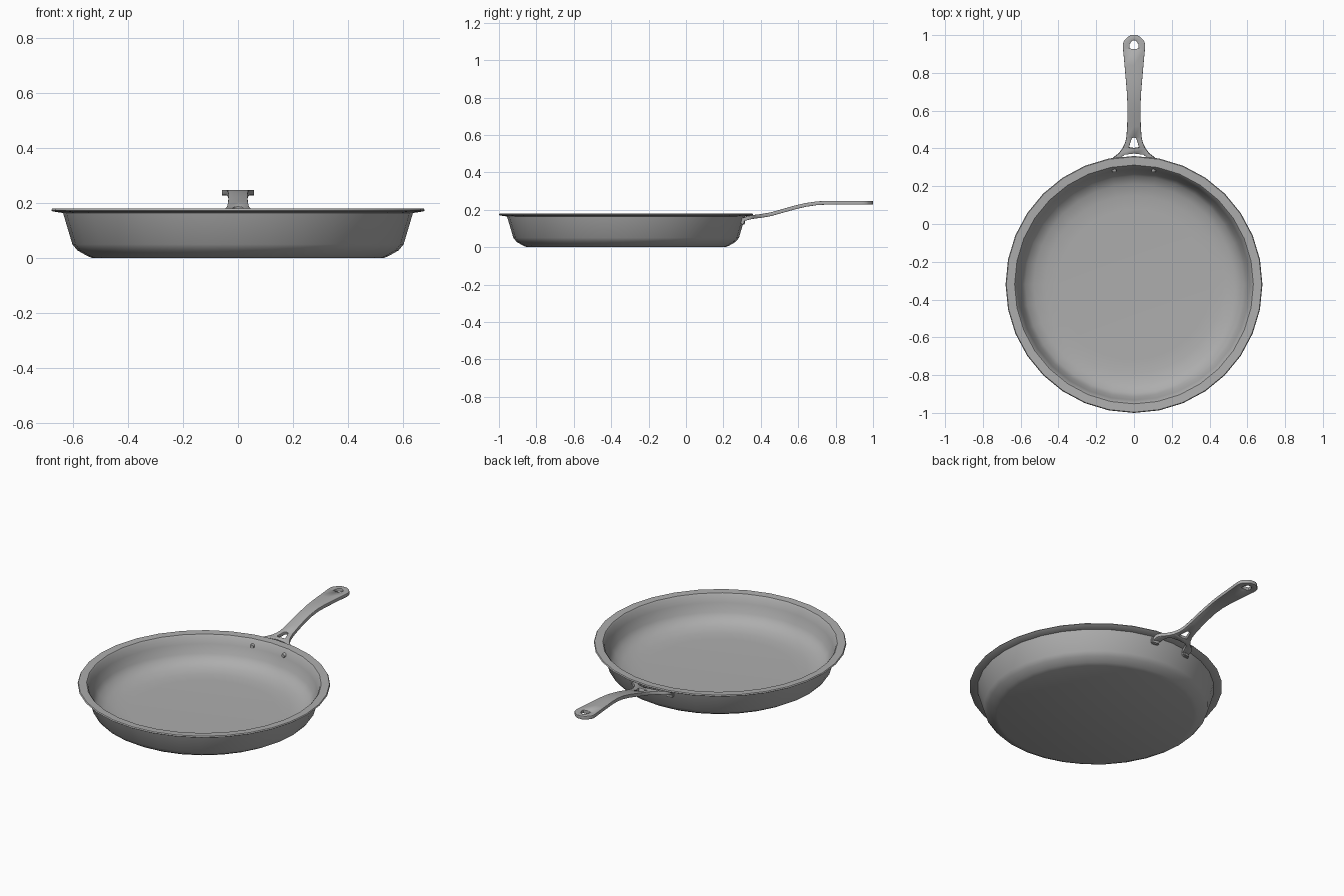
import bpy, bmesh, math
from mathutils import Vector

cube = bpy.data.objects.get("Cube")
if cube:
    bpy.data.objects.remove(cube)

PAN_Y = -0.32
SIDES = 32

metal = bpy.data.materials.new("grey metal")
metal.use_nodes = True
GREY = (0.42, 0.42, 0.42, 1)
metal.diffuse_color = GREY
metal.node_tree.nodes["Principled BSDF"].inputs["Base Color"].default_value = GREY


def finish(name, bm, angle=35):
    bmesh.ops.recalc_face_normals(bm, faces=bm.faces[:])
    mesh = bpy.data.meshes.new(name)
    bm.to_mesh(mesh)
    bm.free()
    mesh.materials.append(metal)
    obj = bpy.data.objects.new(name, mesh)
    bpy.context.collection.objects.link(obj)
    bpy.ops.object.select_all(action="DESELECT")
    obj.select_set(True)
    bpy.context.view_layer.objects.active = obj
    bpy.ops.object.shade_smooth_by_angle(angle=math.radians(angle))
    return obj


# Pan: one closed profile from the underside, over the rim, to the inner floor
profile = [(0, 0), (0.53, 0), (0.55, 0.008), (0.585, 0.028), (0.603, 0.05),
           (0.637, 0.164), (0.675, 0.17), (0.68, 0.174), (0.676, 0.18),
           (0.632, 0.178), (0.625, 0.17), (0.612, 0.13), (0.595, 0.08),
           (0.575, 0.05), (0.53, 0.027), (0.47, 0.015), (0.4, 0.012), (0, 0.012)]
bm = bmesh.new()
verts = [bm.verts.new((r, 0, z)) for r, z in profile]
edges = [bm.edges.new(pair) for pair in zip(verts, verts[1:])]
bmesh.ops.spin(bm, geom=verts + edges, cent=(0, 0, 0), axis=(0, 0, 1),
               angle=2 * math.pi, steps=SIDES)
bmesh.ops.remove_doubles(bm, verts=bm.verts[:], dist=0.0005)
bmesh.ops.translate(bm, verts=bm.verts[:], vec=(0, PAN_Y, 0))
finish("pan", bm)

# Handle: rows of y, hole half width, outer half width, height
rows = [(0.298, 0.085, 0.125, 0.145), (0.335, 0.075, 0.122, 0.157),
        (0.355, 0.066, 0.105, 0.161), (0.368, 0.05, 0.088, 0.163),
        (0.374, 0, 0.08, 0.164), (0.402, 0, 0.06, 0.167),
        (0.405, 0.027, 0.058, 0.168), (0.43, 0.02, 0.047, 0.172),
        (0.456, 0.012, 0.041, 0.177), (0.46, 0, 0.04, 0.178),
        (0.52, 0, 0.036, 0.195), (0.58, 0, 0.035, 0.212),
        (0.64, 0, 0.035, 0.226), (0.7, 0, 0.038, 0.235),
        (0.76, 0, 0.043, 0.238), (0.84, 0, 0.05, 0.238),
        (0.926, 0, 0.058, 0.238), (0.929, 0.025, 0.059, 0.238),
        (0.952, 0.023, 0.059, 0.238), (0.968, 0.012, 0.054, 0.238),
        (0.973, 0, 0.05, 0.238), (0.988, 0, 0.036, 0.238), (1.0, 0, 0.016, 0.238)]
bm = bmesh.new()
for side in (-1, 1):
    strip = [[bm.verts.new((side * w, y, z)) for w in (inner, outer)]
             for y, inner, outer, z in rows]
    for a, b in zip(strip, strip[1:]):
        bm.faces.new((a[0], a[1], b[1], b[0])[::side])
bmesh.ops.remove_doubles(bm, verts=bm.verts[:], dist=0.0005)
handle = finish("handle", bm, 50)
thick = handle.modifiers.new("thickness", "SOLIDIFY")
thick.thickness = 0.02
thick.offset = 0
round_edges = handle.modifiers.new("rounded edges", "BEVEL")
round_edges.width = 0.005
round_edges.segments = 2
round_edges.limit_method = "ANGLE"
round_edges.angle_limit = math.radians(50)

# Feet of the handle fork against the wall, and rivets on the inside
for label, side in (("left", 1), ("right", -1)):
    x = side * 0.105
    radial = Vector((x, math.sqrt(0.62 ** 2 - x * x), 0)).normalized()
    turn = radial.to_track_quat("Z", "Y").to_matrix().to_4x4()

    bm = bmesh.new()
    bmesh.ops.create_cube(bm, size=1)
    bmesh.ops.scale(bm, verts=bm.verts[:], vec=(0.045, 0.04, 0.02))
    bmesh.ops.bevel(bm, geom=bm.edges[:], offset=0.005, segments=2, affect="EDGES")
    bmesh.ops.transform(bm, matrix=turn, verts=bm.verts[:])
    bmesh.ops.translate(bm, verts=bm.verts[:],
                        vec=radial * 0.633 + Vector((0, PAN_Y, 0.142)))
    finish(label + "_handle_foot", bm)

    bm = bmesh.new()
    bmesh.ops.create_cone(bm, cap_ends=True, segments=12, radius1=0.011,
                          radius2=0.014, depth=0.016)
    bmesh.ops.transform(bm, matrix=turn, verts=bm.verts[:])
    bmesh.ops.translate(bm, verts=bm.verts[:],
                        vec=radial * 0.612 + Vector((0, PAN_Y, 0.142)))
    finish(label + "_rivet", bm)
